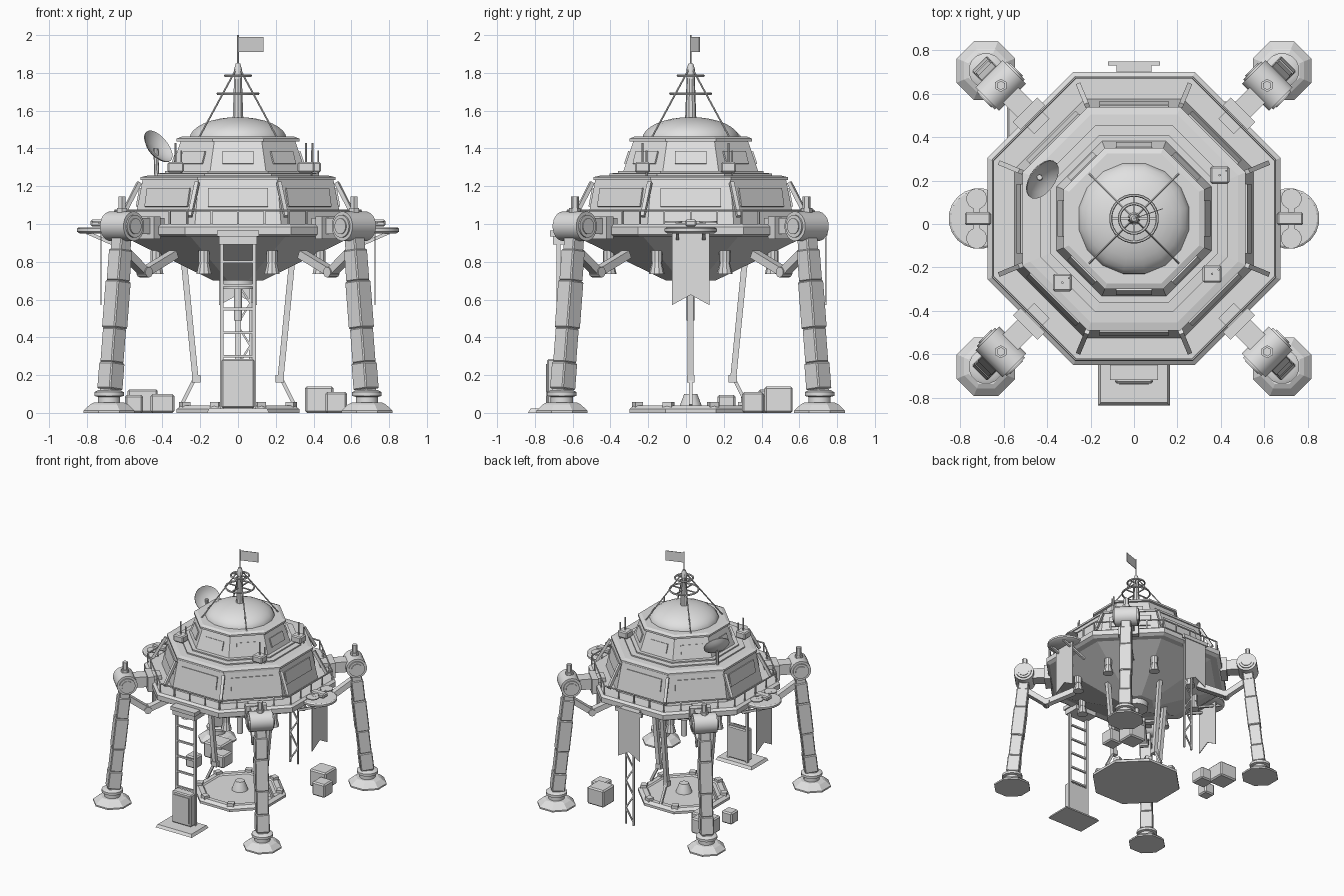
import bpy, bmesh, math
from mathutils import Vector, Matrix

if "Cube" in bpy.data.objects:
    bpy.data.objects.remove(bpy.data.objects["Cube"])

GREY = bpy.data.materials.new("grey")
GREY.diffuse_color = (0.75, 0.75, 0.75, 1)
GREY.use_nodes = True
GREY.node_tree.nodes["Principled BSDF"].inputs["Base Color"].default_value = GREY.diffuse_color
SHIFT = Matrix.Translation((0, 0.025, 0))   # hull axis sits slightly behind the origin
C8 = math.cos(math.pi / 8)


def T(x, y, z):
    return Matrix.Translation((x, y, z))


def RZ(a):
    return Matrix.Rotation(a, 4, 'Z')


def finish(name, bm, mat=Matrix(), smooth=False, bevel=0):
    bmesh.ops.recalc_face_normals(bm, faces=bm.faces)
    me = bpy.data.meshes.new(name)
    bm.to_mesh(me)
    bm.free()
    me.materials.append(GREY)
    ob = bpy.data.objects.new(name, me)
    bpy.context.collection.objects.link(ob)
    ob.matrix_world = SHIFT @ mat
    if bevel:
        m = ob.modifiers.new("bevel", 'BEVEL')
        m.width, m.segments = bevel, 1
    if smooth:
        bpy.ops.object.select_all(action='DESELECT')
        ob.select_set(True)
        bpy.context.view_layer.objects.active = ob
        bpy.ops.object.shade_smooth_by_angle(angle=math.radians(35))
    return ob


def box(name, size, mat, bevel=0):
    bm = bmesh.new()
    bmesh.ops.create_cube(bm, size=1, matrix=Matrix.Diagonal((*size, 1)))
    return finish(name, bm, mat, bevel=bevel)


def lathe(name, prof, n=8, mat=Matrix(), smooth=False):
    """Spin (radius, z) points; eight-sided parts take the apothem as radius."""
    bm = bmesh.new()
    rings = []
    k = 1 / C8 if n == 8 else 1
    for r, z in prof:
        rings.append([bm.verts.new((r * k * math.cos((i + .5) * 2 * math.pi / n),
                                    r * k * math.sin((i + .5) * 2 * math.pi / n), z)) for i in range(n)])
    for a, b in zip(rings, rings[1:]):
        for i in range(n):
            bm.faces.new((a[i], a[(i + 1) % n], b[(i + 1) % n], b[i]))
    bm.faces.new(rings[0])
    bm.faces.new(rings[-1])
    return finish(name, bm, mat, smooth)


def aim(a, b, t=0.5):
    a, b = Vector(a), Vector(b)
    return Matrix.Translation(a.lerp(b, t)) @ (b - a).to_track_quat('Z', 'Y').to_matrix().to_4x4()


def beam(name, a, b, w, d=None, bevel=0):
    return box(name, (w, d or w, (Vector(b) - Vector(a)).length), aim(a, b), bevel)


def rod(name, a, b, r, n=8):
    L = (Vector(b) - Vector(a)).length
    return lathe(name, [(r, -L / 2), (r, L / 2)], n, aim(a, b), True)


def ring(name, R, r, z, n=24, mat=Matrix()):
    """Closed pipe; n = 8 follows the octagon of the hull."""
    bm = bmesh.new()
    R = R / C8 if n == 8 else R
    rows = []
    for i in range(n):
        a = (i + .5) * 2 * math.pi / n
        rows.append([bm.verts.new(((R + r * math.cos(t)) * math.cos(a), (R + r * math.cos(t)) * math.sin(a),
                                   z + r * math.sin(t))) for t in [j * math.pi / 3 for j in range(6)]])
    for i in range(n):
        p, q = rows[i], rows[(i + 1) % n]
        for j in range(6):
            bm.faces.new((p[j], q[j], q[(j + 1) % 6], p[(j + 1) % 6]))
    return finish(name, bm, mat, True)


# Hull: underside, deck, two tiers and their roofs
lathe("hull_underside", [(.13, .70), (.60, .93), (.62, .94)])
lathe("deck", [(.65, .93), (.675, .945), (.675, .985), (.655, 1.0)])
lathe("lower_tier", [(.55, 1.0), (.505, 1.235)])
lathe("lower_roof", [(.515, 1.232), (.515, 1.248), (.48, 1.256), (.43, 1.258), (.43, 1.268), (.386, 1.27), (.386, 1.28)])
lathe("upper_tier", [(.36, 1.27), (.303, 1.44)])
lathe("upper_roof", [(.325, 1.437), (.325, 1.452), (.30, 1.462)])
lathe("dome", [(.262 * math.cos(t), 1.45 + .116 * math.sin(t))
               for t in [i * math.pi / 2 / 8 for i in range(8)] + [1.54]], 16, smooth=True)
lathe("main_nozzle", [(.095, .655), (.095, .70), (.085, .70), (.085, .78)], 16, smooth=True)
lathe("nozzle_probe", [(.022, .49), (.022, .66)], 12, smooth=True)

# Windows, wall braces, railing and small thrusters around the hull
for k in range(8):
    a = k * math.pi / 4
    for nm, r0, z0, r1, z1, z, w, h in (("lower", .55, 1.0, .505, 1.235, 1.14, .32, .10),
                                        ("upper", .36, 1.27, .303, 1.44, 1.35, .165, .07)):
        r = r0 + (r1 - r0) * (z - z0) / (z1 - z0)
        m = RZ(a) @ T(r, 0, z) @ Matrix.Rotation(-math.atan2(r0 - r1, z1 - z0), 4, 'Y')
        box(nm + "_window", (.018, w, h), m)
    c = a + math.pi / 8
    u, v = math.cos(c), math.sin(c)
    beam("wall_brace", (.665 * u, .665 * v, 1.04), (.565 * u, .565 * v, 1.22), .022, .022)
    lathe("thruster", [(.042, .735), (.026, .80), (.03, .80), (.03, .86)], 10, T(.47 * u, .47 * v, 0), True)
    for s in (-.27, -.14, 0, .14, .27):
        if k % 2 == 0 or abs(s) > .1:
            box("railing_post", (.009, .009, .075), RZ(a) @ T(.65, s, 1.035))
ring("railing_top", .65, .006, 1.072, 8)

# Mast with hoops, stays and flag
lathe("mast", [(.03, 1.55), (.022, 1.76), (.022, 1.82), (.012, 1.85)], 10, smooth=True)
rod("flag_pole", (0, 0, 1.8), (0, 0, 2.0), .005, 6)
for R, z in ((.108, 1.69), (.068, 1.785)):
    ring("mast_hoop", R, .007, z)
    for s in (0, math.pi / 2):
        box("hoop_spoke", (2 * R, .008, .008), RZ(s) @ T(0, 0, z))
for sx in (-1, 1):
    for sy in (-1, 1):
        rod("mast_stay", (sx * .205, sy * .205, 1.46), (sx * .01, sy * .01, 1.82), .005, 6)
box("flag", (.142, .004, .08), RZ(.33) @ T(.071, 0, 1.95))

# Dish on a post
N = Vector((.68, -.48, .56)).normalized()
D = Vector((-.435, .19, 1.40))
rod("dish_post", (-.43, .18, 1.25), D, .012)
dish = [(.004, 0), (.04, .005), (.075, .018), (.10, .036)]
lathe("dish", dish + [(r, z + .006) for r, z in reversed(dish)], 20, aim(D - N * .02, D + N, 0), True)

# Roof equipment boxes with aerials
for x, y in ((-.33, -.295), (.36, -.255), (.395, .20)):
    box("roof_unit", (.088, .08, .055), T(x, y, 1.30), .008)
    rod("roof_aerial", (x, y, 1.32), (x, y, 1.43), .006, 6)
    rod("short_aerial", (x + .03, y + .02, 1.25), (x + .03, y + .02, 1.39), .005, 6)

# Four legs; local x points outwards along each diagonal
for k in range(4):
    M = RZ(math.pi / 4 + k * math.pi / 2)

    def P(r, z, s=0):
        return M @ Vector((r, s, z))
    beam("leg_arm", P(.60, .99), P(.85, .99), .10, .085)
    beam("arm_collar", P(.66, .98), P(.71, .98), .16, .12)
    rod("knee_drum", P(.868, .988, -.088), P(.868, .988, .088), .078, 20)
    for s in (-1, 1):
        rod("knee_cap", P(.868, .988, s * .085), P(.868, .988, s * .098), .060, 20)
        rod("knee_hub", P(.868, .988, s * .09), P(.868, .988, s * .104), .042, 20)
    rod("knee_light", P(.868, 1.05), P(.868, 1.145), .021, 6)
    rod("knee_light_base", P(.868, 1.05), P(.868, 1.085), .03, 6)
    # leg sections step outwards on the way down
    top, foot = P(.872, .93), P(.962, .10)
    for t0, t1, w in ((0, 1, .08), (.08, .28, .092), (.28, .58, .10), (.58, .80, .092), (.80, .97, .10)):
        beam("leg_section", top.lerp(foot, t0), top.lerp(foot, t1), w, w, .006)
    # folded support strut under the arm
    beam("strut_outer", P(.86, .86), P(.70, .745), .055, .042)
    beam("strut_inner", P(.70, .745), P(.48, .84), .055, .042)
    rod("strut_joint", P(.70, .745, -.035), P(.70, .745, .035), .028, 10)
    # foot with eight raised toes, and ankle collar
    F = M @ T(.965, 0, 0)
    lathe("foot", [(.135, 0), (.135, .012), (.10, .045), (.08, .055)], 8, F)
    lathe("ankle", [(.06, .05), (.06, .085), (.08, .09), (.08, .11), (.06, .12)], 16, F, True)


def banner(name, mat, w=.10):
    """Swallow-tailed cloth hanging in the local yz plane."""
    bm = bmesh.new()
    pts = [(-w, .95), (w, .95), (w, .57), (0, .625), (-w, .57)]
    f = [[bm.verts.new((x, y, z)) for y, z in pts] for x in (-.003, .003)]
    for q in f:
        bm.faces.new(q)
    for i in range(5):
        j = (i + 1) % 5
        bm.faces.new((f[0][i], f[0][j], f[1][j], f[1][i]))
    finish(name, bm, mat)


# Side landing discs with small drones, and three banners
for rot in (0, math.pi):
    M = RZ(rot)
    lathe("landing_disc", [(.125, .95), (.14, .96), (.14, .975), (.13, .982)], 20, M @ T(.715, 0, 0), True)
    for y in (-.07, .07):
        beam("disc_support", M @ Vector((.80, y, .955)), M @ Vector((.58, y, .86)), .018)
        lathe("drone_rotor", [(.048, 1.008), (.048, 1.016)], 14, M @ T(.725, y * 1.3, 0), True)
    box("drone_arm", (.03, .16, .014), M @ T(.725, 0, 1.01))
    box("drone_body", (.12, .06, .035), M @ T(.72, 0, 1.005), .008)
    banner("side_banner", M @ T(.725, 0, 0))
banner("rear_banner", RZ(math.pi / 2) @ T(.715, 0, 0))
box("rear_banner_bar", (.24, .02, .03), T(0, .715, .955))
box("rear_bracket", (.16, .06, .03), T(0, .68, .955))

# Rear lattice mast
for x in (-.035, .035):
    box("lattice_rail", (.012, .012, .93), T(x + .03, .66, .465))
for i in range(8):
    z, s = .02 + i * .112, (-1) ** i
    beam("lattice_brace", (.03 - s * .035, .66, z), (.03 + s * .035, .66, z + .112), .010)

# Front lift: base plate, cabin, rails and upper housing
bm = bmesh.new()
bmesh.ops.create_cube(bm, size=1, matrix=Matrix.Diagonal((.33, .22, .022, 1)))
for v in bm.verts:
    if v.co.z > 0:
        v.co.x *= .93
        v.co.y *= .88
finish("lift_base", bm, T(0, -.752, .011))
box("lift_cabin", (.175, .07, .26), T(0, -.725, .155), .008)
box("lift_door", (.135, .008, .21), T(0, -.762, .155))
box("lift_housing", (.20, .13, .045), T(0, -.665, .915))
box("lift_landing", (.22, .12, .03), T(0, -.685, .95))
for x in (-.085, .085):
    box("lift_rail", (.018, .022, .92), T(x, -.70, .47))
for i in range(5):
    box("lift_rung", (.17, .015, .014), T(0, -.70, .30 + i * .125))

# Ground pad with hub, rim studs and three support poles
lathe("ground_pad", [(.325, 0), (.325, .02), (.30, .038), (.265, .038), (.255, .028)])
lathe("pad_hub", [(.062, .025), (.055, .05), (.035, .10), (.03, .10)], 16, smooth=True)
for k in range(8):
    box("pad_stud", (.045, .05, .03), RZ((k + .5) * math.pi / 4) @ T(.305, 0, .043))
for a in (0, math.pi / 2, math.pi):
    M = RZ(a)
    beam("pole", M @ Vector((.29, 0, .84)), M @ Vector((.225, 0, .18)), .032, .032)
    box("pole_shoe", (.045, .04, .04), M @ T(.222, 0, .18))
    beam("pole_foot", M @ Vector((.235, 0, .17)), M @ Vector((.30, 0, .04)), .018)

# Supply crates
for x, y, w, h in ((.43, .465, .15, .14), (.52, .33, .115, .11), (-.505, .44, .16, .125),
                   (-.40, .33, .125, .10), (-.55, .19, .095, .095)):
    box("crate", (w, w, h), T(x, y, h / 2), .01)
